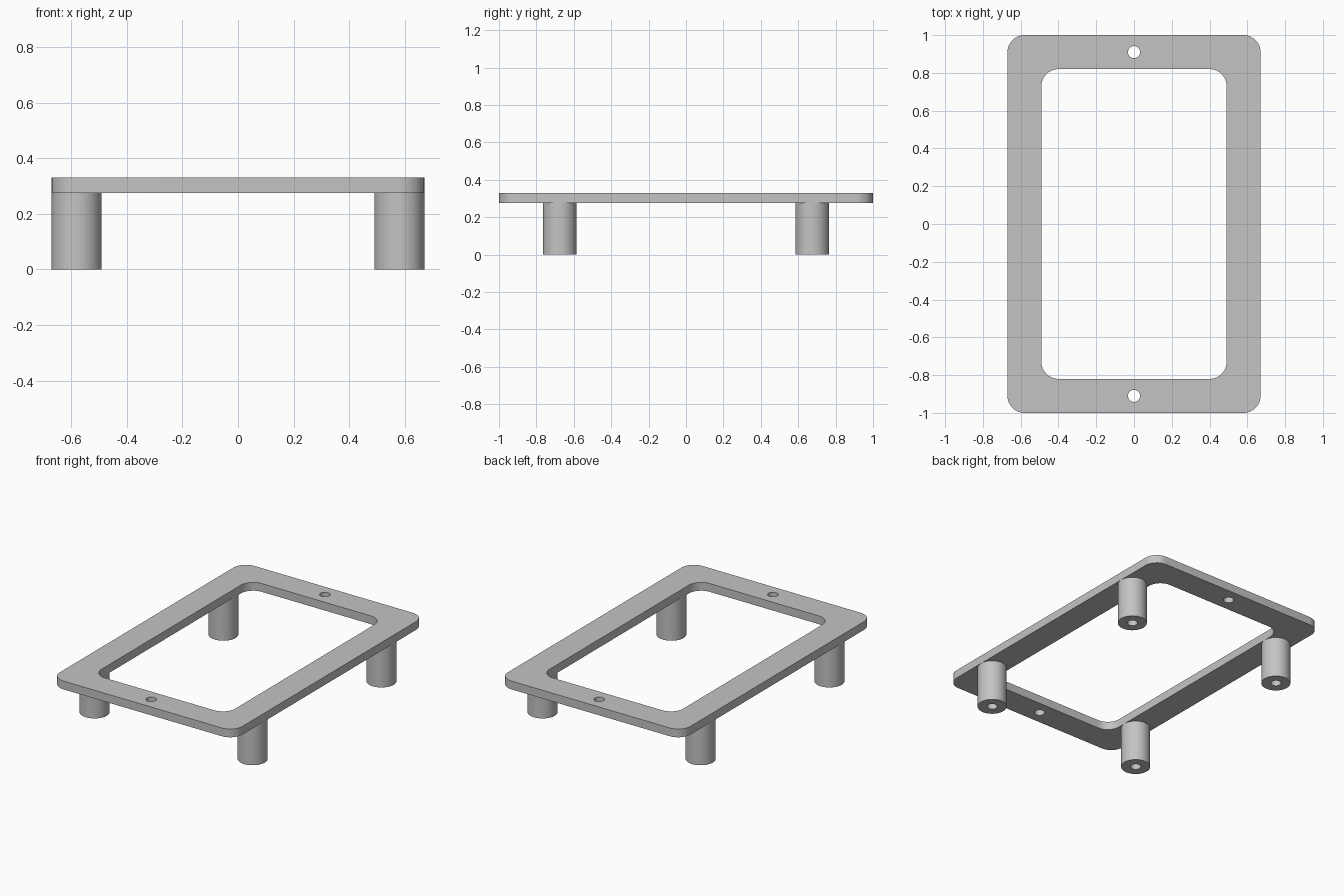
import bpy
import bmesh
from math import cos, sin, pi, radians
from mathutils import Vector

cube = bpy.data.objects.get("Cube")
if cube:
    bpy.data.objects.remove(cube, do_unlink=True)

POST_TOP, PLATE_TOP = 0.275, 0.33

grey = bpy.data.materials.new("plain grey")
grey.use_nodes = True
colour = (0.55, 0.55, 0.55, 1)
grey.diffuse_color = colour
grey.node_tree.nodes["Principled BSDF"].inputs["Base Color"].default_value = colour


def circle(cx, cy, r, n=32):
    return [(cx + r * cos(2 * pi * i / n), cy + r * sin(2 * pi * i / n)) for i in range(n)]


def rounded_rect(hx, hy, r, steps=10):
    pts = []
    for k, (sx, sy) in enumerate([(1, 1), (-1, 1), (-1, -1), (1, -1)]):
        for i in range(steps + 1):
            a = (k + i / steps) * pi / 2
            pts.append((sx * (hx - r) + r * cos(a), sy * (hy - r) + r * sin(a)))
    return pts


def finish(obj):
    # Weld, fix normals, colour and shade
    bm = bmesh.new()
    bm.from_mesh(obj.data)
    bmesh.ops.remove_doubles(bm, verts=bm.verts, dist=0.0005)
    bmesh.ops.recalc_face_normals(bm, faces=bm.faces)
    bm.to_mesh(obj.data)
    bm.free()
    obj.data.materials.clear()
    obj.data.materials.append(grey)
    bpy.ops.object.select_all(action="DESELECT")
    obj.select_set(True)
    bpy.context.view_layer.objects.active = obj
    bpy.ops.object.shade_smooth_by_angle(angle=radians(35))


# Frame plate: rounded outline, rounded window and two screw holes
curve = bpy.data.curves.new("frame_plate", "CURVE")
curve.dimensions = "2D"
curve.fill_mode = "BOTH"
curve.extrude = (PLATE_TOP - POST_TOP) / 2
for loop in (rounded_rect(0.67, 1.0, 0.09), rounded_rect(0.49, 0.82, 0.09),
             circle(0, 0.91, 0.032), circle(0, -0.91, 0.032)):
    spline = curve.splines.new("POLY")
    spline.points.add(len(loop) - 1)
    for point, (x, y) in zip(spline.points, loop):
        point.co = (x, y, 0, 1)
    spline.use_cyclic_u = True
plate = bpy.data.objects.new("frame_plate", curve)
plate.location.z = (PLATE_TOP + POST_TOP) / 2
bpy.context.collection.objects.link(plate)
bpy.ops.object.select_all(action="DESELECT")
plate.select_set(True)
bpy.context.view_layer.objects.active = plate
bpy.ops.object.convert(target="MESH")
finish(bpy.context.view_layer.objects.active)


# Posts: turned cylinders with a blind screw hole in the foot
def post(name, x, y):
    r, hole, depth = 0.09, 0.032, 0.22
    profile = [(0, POST_TOP), (r, POST_TOP), (r, 0), (hole, 0), (hole, depth), (0, depth)]
    bm = bmesh.new()
    verts = [bm.verts.new((px, 0, pz)) for px, pz in profile]
    edges = [bm.edges.new(pair) for pair in zip(verts, verts[1:])]
    bmesh.ops.spin(bm, geom=verts + edges, cent=Vector(), axis=(0, 0, 1),
                   angle=2 * pi, steps=48)
    mesh = bpy.data.meshes.new(name)
    bm.to_mesh(mesh)
    bm.free()
    obj = bpy.data.objects.new(name, mesh)
    obj.location = (x, y, 0)
    bpy.context.collection.objects.link(obj)
    finish(obj)


for side, sx in (("left", 1), ("right", -1)):
    for end, sy in (("front", -1), ("back", 1)):
        post(f"{end}_{side}_post", sx * 0.58, sy * 0.675)
